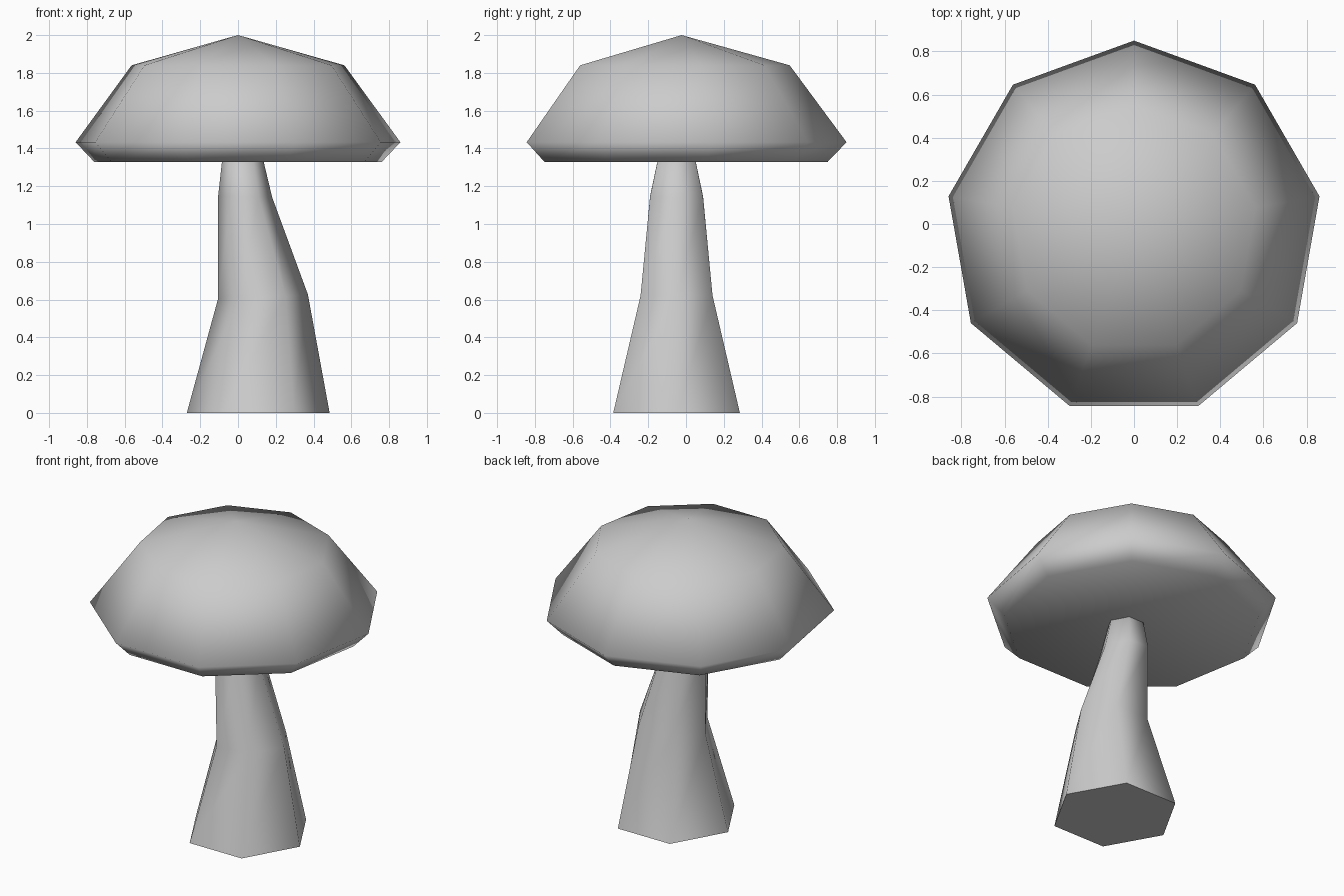
import bpy, bmesh, math

if "Cube" in bpy.data.objects:
    bpy.data.objects.remove(bpy.data.objects["Cube"])


def loft(name, sides, phase, rings, tip=None, sharp_base=False):
    """Skin polygon rings given as (cx, cy, z, rx, ry, tilt); close the ends."""
    bm = bmesh.new()
    loops = []
    for cx, cy, z, rx, ry, tilt in rings:
        loop = []
        for i in range(sides):
            a = phase + math.tau * i / sides
            dx = rx * math.cos(a)
            loop.append(bm.verts.new((cx + dx, cy + ry * math.sin(a), z + tilt * dx)))
        loops.append(loop)
    for lo, hi in zip(loops, loops[1:]):
        for i in range(sides):
            j = (i + 1) % sides
            bm.faces.new((lo[i], lo[j], hi[j], hi[i]))
    base = bm.faces.new(loops[0][::-1])
    if tip:
        t = bm.verts.new(tip)
        for i in range(sides):
            bm.faces.new((loops[-1][i], loops[-1][(i + 1) % sides], t))
    else:
        bm.faces.new(loops[-1])
    bmesh.ops.recalc_face_normals(bm, faces=bm.faces[:])
    for f in bm.faces:
        f.smooth = True
    if sharp_base:
        for e in base.edges:
            e.smooth = False
    mesh = bpy.data.meshes.new(name)
    bm.to_mesh(mesh)
    bm.free()
    obj = bpy.data.objects.new(name, mesh)
    bpy.context.collection.objects.link(obj)
    return obj


# Nine-sided cap: flat underside, flared rim, shallow pointed crown
CY = -0.023
cap_profile = [(0.772, 1.328), (0.873, 1.433), (0.572, 1.84)]
loft("cap", 9, math.pi / 2,
     [(0, CY, z, r, r, 0) for r, z in cap_profile], tip=(0, CY, 2.0))

# Six-sided bent stem, running slightly into the cap
loft("stem", 6, 0, [
    (0.107, -0.05, 0.0, 0.378, 0.387, 0),
    (0.132, -0.05, 0.615, 0.238, 0.220, 0.05),
    (0.038, -0.05, 1.145, 0.143, 0.162, -0.03),
    (0.021, -0.05, 1.40, 0.098, 0.100, 0),
], sharp_base=True)
